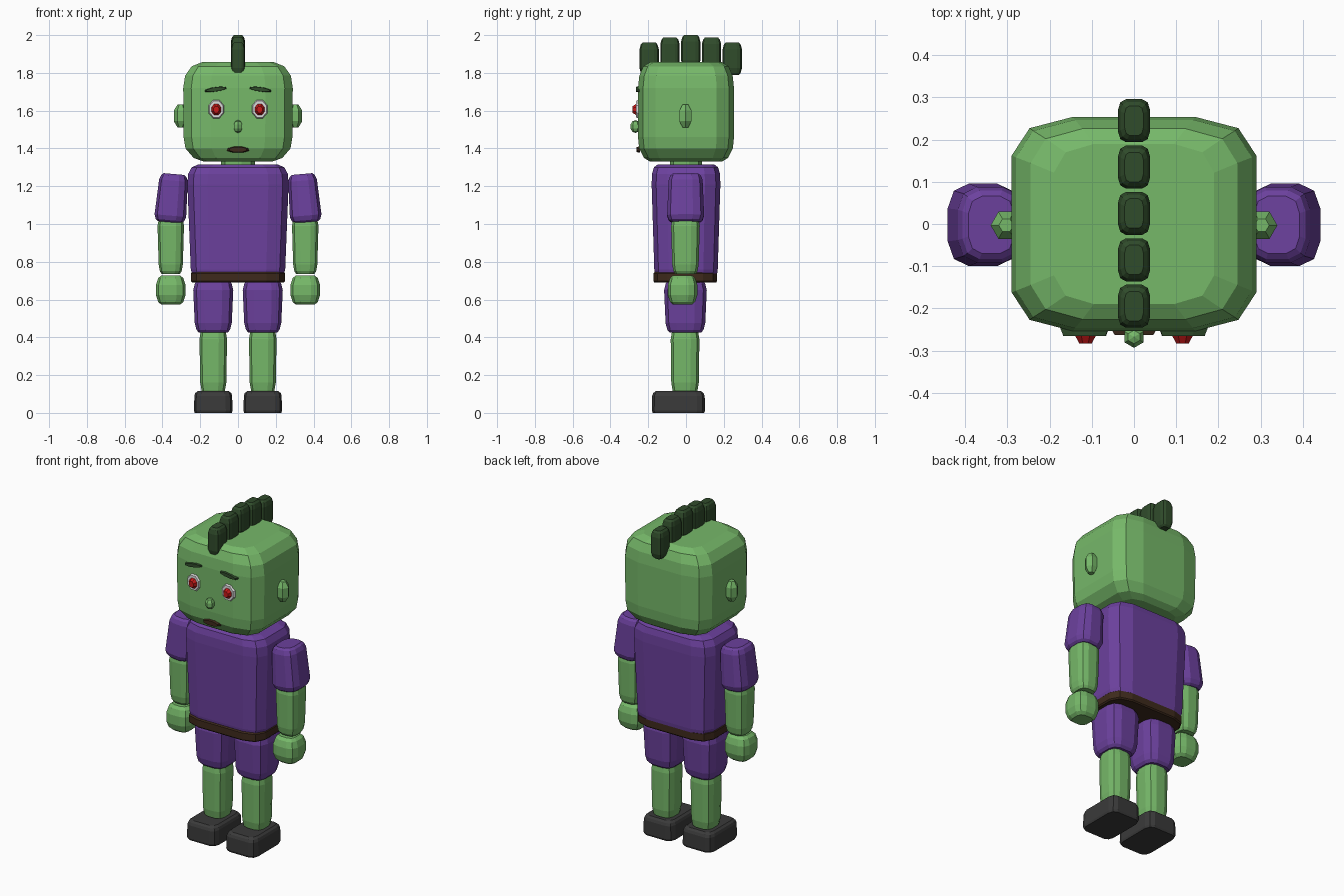
import bpy, bmesh, math
from mathutils import Matrix, Vector

if "Cube" in bpy.data.objects:
    bpy.data.objects.remove(bpy.data.objects["Cube"])


def material(name, r, g, b):
    lin = [((c / 255 + 0.055) / 1.055) ** 2.4 if c > 10 else c / 255 / 12.92 for c in (r, g, b)]
    m = bpy.data.materials.new(name)
    m.diffuse_color = (*lin, 1)
    m.use_nodes = True
    m.node_tree.nodes["Principled BSDF"].inputs["Base Color"].default_value = m.diffuse_color
    return m


GREEN = material("green skin", 118, 184, 105)
PURPLE = material("purple cloth", 108, 65, 158)
HAIR = material("dark green hair", 48, 76, 43)
BROWN = material("dark brown", 62, 42, 28)
GREY = material("dark grey", 58, 58, 58)
WHITE = material("eye white", 222, 222, 222)
RED = material("eye red", 200, 25, 25)


def finish(bm, name, mat, matrix=None):
    if matrix:
        bm.transform(matrix)
    bmesh.ops.recalc_face_normals(bm, faces=bm.faces)
    me = bpy.data.meshes.new(name)
    bm.to_mesh(me)
    bm.free()
    me.materials.append(mat)
    ob = bpy.data.objects.new(name, me)
    bpy.context.collection.objects.link(ob)
    return ob


def loft(name, mat, rings, loc=(0, 0), fx=0.5, fy=0.5, matrix=None):
    """Stack of rounded rectangles; rings are (z, half x, half y)."""
    bm = bmesh.new()
    loops = []
    for z, hx, hy in rings:
        loop = []
        for q, (sx, sy) in enumerate(((1, 1), (-1, 1), (-1, -1), (1, -1))):
            for k in range(3):
                a = math.pi / 2 * q + math.pi / 4 * k
                x = sx * hx * (1 - fx) + math.cos(a) * hx * fx
                y = sy * hy * (1 - fy) + math.sin(a) * hy * fy
                loop.append(bm.verts.new((loc[0] + x, loc[1] + y, z)))
        loops.append(loop)
    n = 12
    for a, b in zip(loops, loops[1:]):
        for i in range(n):
            j = (i + 1) % n
            bm.faces.new((a[i], a[j], b[j], b[i]))
    bm.faces.new(loops[0][::-1])
    bm.faces.new(loops[-1])
    return finish(bm, name, mat, matrix)


def block(name, mat, z0, z1, bottom, top, inset, rise, **kw):
    """Loft with chamfered ends; bottom and top are (half x, half y)."""
    (bx, by), (tx, ty) = bottom, top
    return loft(name, mat, [
        (z0, bx - inset, by - inset), (z0 + rise * 0.3, bx - inset * 0.4, by - inset * 0.4),
        (z0 + rise, bx, by), (z1 - rise, tx, ty),
        (z1 - rise * 0.3, tx - inset * 0.4, ty - inset * 0.4), (z1, tx - inset, ty - inset)], **kw)


def plate(name, mat, loc, size, sides=8, taper=0.8, tilt=0):
    """Tapered disc facing -y; size is (half x, depth, half z)."""
    bm = bmesh.new()
    bmesh.ops.create_cone(bm, cap_ends=True, segments=sides, radius1=1, radius2=taper, depth=1)
    m = (Matrix.Translation(loc) @ Matrix.Rotation(tilt, 4, 'Y')
         @ Matrix.Diagonal((size[0], size[1], size[2], 1)) @ Matrix.Rotation(math.pi / 2, 4, 'X')
         @ Matrix.Rotation(math.pi / sides, 4, 'Z'))
    return finish(bm, name, mat, m)


def ball(name, mat, loc, size, u=6, v=5):
    bm = bmesh.new()
    bmesh.ops.create_uvsphere(bm, u_segments=u, v_segments=v, radius=1)
    return finish(bm, name, mat, Matrix.Translation(loc) @ Matrix.Diagonal((*size, 1)))


# head and neck
loft("head", GREEN, [
    (1.33, 0.18, 0.19), (1.35, 0.235, 0.222), (1.40, 0.278, 0.248), (1.46, 0.288, 0.254),
    (1.72, 0.290, 0.254), (1.785, 0.28, 0.247), (1.835, 0.245, 0.226), (1.857, 0.19, 0.19)],
    fy=0.36)
loft("neck", GREEN, [(1.28, 0.09, 0.085), (1.36, 0.09, 0.085)], fx=0.8, fy=0.8)

# hair crest
for i, top in enumerate((1.96, 1.987, 2.0, 1.987, 1.96)):
    block("hair_tuft", HAIR, top - 0.17, top, (0.038, 0.051), (0.038, 0.051), 0.016, 0.035,
          loc=(0, -0.195 + 0.11 * i))

# face
ball("nose", GREEN, (0, -0.268, 1.516), (0.027, 0.027, 0.034))
plate("mouth", BROWN, (0, -0.253, 1.394), (0.062, 0.02, 0.018))
for s in (-1, 1):
    plate("eye_white", WHITE, (s * 0.115, -0.254, 1.608), (0.049, 0.02, 0.058))
    plate("eye_red", RED, (s * 0.115, -0.272, 1.606), (0.029, 0.022, 0.034), taper=0.55)
    plate("eyebrow", HAIR, (s * 0.117, -0.250, 1.713), (0.068, 0.032, 0.014), tilt=s * 0.14)
    # ears
    bm = bmesh.new()
    rows = [[bm.verts.new((s * 0.303 + 0.039 * k * math.cos(a), -0.003 + 0.039 * k * math.sin(a), 1.572 + dz))
             for a in (math.pi / 3 * i for i in range(6))]
            for dz, k in ((-0.06, 0.45), (-0.028, 0.95), (0.028, 0.95), (0.06, 0.45))]
    for a, b in zip(rows, rows[1:]):
        for i in range(6):
            bm.faces.new((a[i], a[(i + 1) % 6], b[(i + 1) % 6], b[i]))
    bm.faces.new(rows[0])
    bm.faces.new(rows[-1])
    finish(bm, "ear", GREEN)

# torso and belt
loft("torso", PURPLE, [
    (0.70, 0.235, 0.16), (0.76, 0.25, 0.168), (1.21, 0.268, 0.182), (1.265, 0.264, 0.18),
    (1.30, 0.245, 0.17), (1.315, 0.21, 0.15)], fx=0.4, fy=0.45)
loft("belt", BROWN, [
    (0.69, 0.243, 0.163), (0.697, 0.25, 0.169), (0.738, 0.25, 0.169), (0.745, 0.243, 0.163)],
    loc=(0, -0.004), fx=0.4, fy=0.45)

for s in (-1, 1):
    # arms
    tilt = (Matrix.Translation((s * 0.35, -0.002, 1.137)) @ Matrix.Rotation(-s * math.radians(5), 4, 'Y'))
    block("sleeve", PURPLE, -0.128, 0.128, (0.084, 0.098), (0.076, 0.09), 0.022, 0.035,
          fx=0.6, fy=0.6, matrix=tilt)
    block("forearm", GREEN, 0.735, 1.04, (0.064, 0.07), (0.07, 0.076), 0.016, 0.05,
          loc=(s * 0.356, -0.003), fx=0.6, fy=0.6)
    block("hand", GREEN, 0.573, 0.728, (0.078, 0.078), (0.078, 0.078), 0.028, 0.05,
          loc=(s * 0.356, -0.018), fx=0.6, fy=0.6)
    # legs
    block("shorts_leg", PURPLE, 0.425, 0.70, (0.098, 0.105), (0.106, 0.113), 0.022, 0.05,
          loc=(s * 0.131, -0.003), fx=0.55, fy=0.55)
    block("shin", GREEN, 0.10, 0.45, (0.069, 0.073), (0.073, 0.076), 0.018, 0.06,
          loc=(s * 0.131, -0.005), fx=0.6, fy=0.6)
    loft("shoe", GREY, [(0, 0.098, 0.136), (0.012, 0.102, 0.141), (0.09, 0.1, 0.139),
                        (0.105, 0.095, 0.133), (0.115, 0.083, 0.12)],
         loc=(s * 0.131, -0.04), fx=0.35, fy=0.3)
